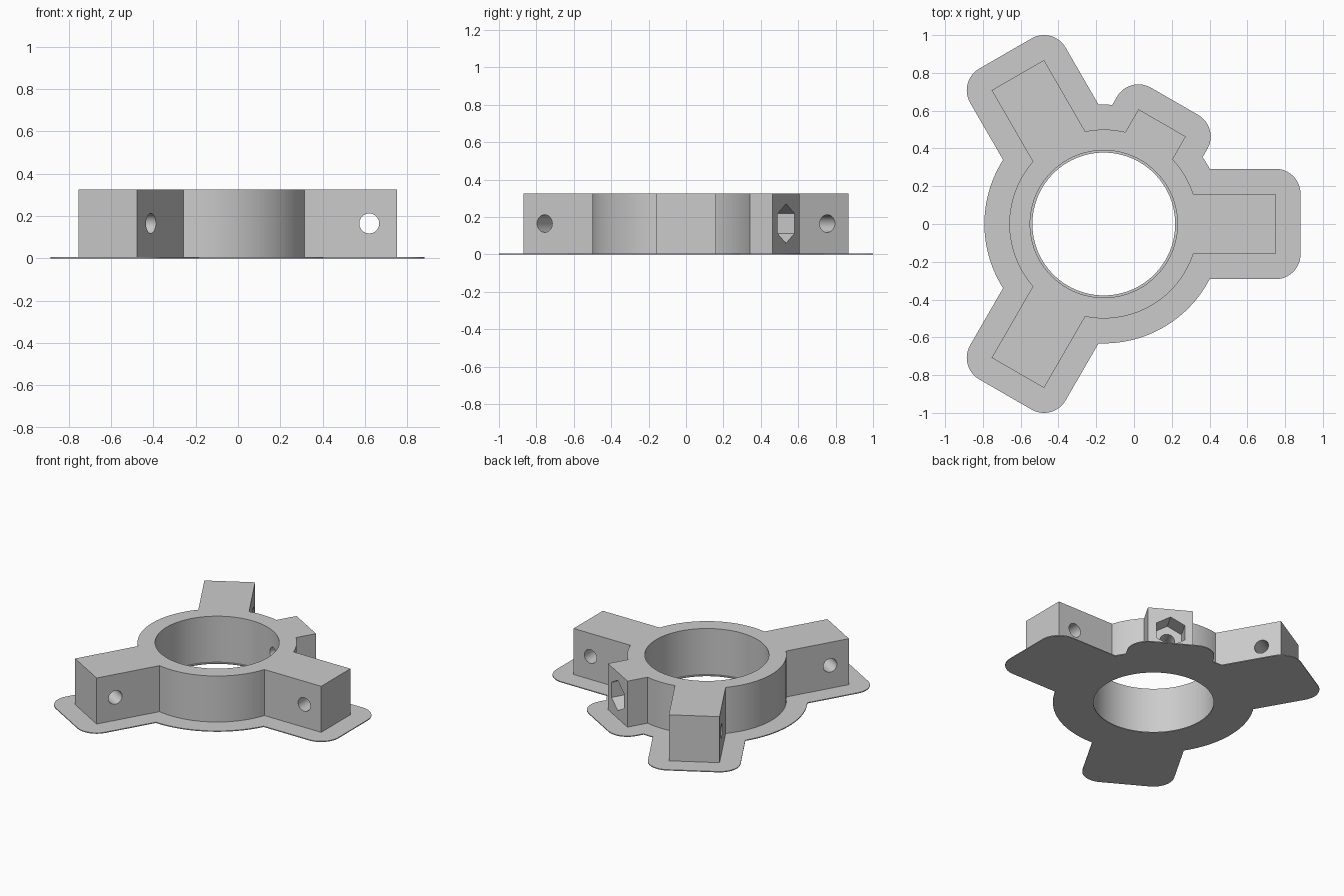
import bpy
import bmesh
from math import asin, cos, sin, radians, tau
from mathutils import Matrix, Vector

CENTRE = Vector((-0.16, 0, 0))   # axis of the ring
HEIGHT = 0.325
BRIM = 0.006                     # brim thickness
RING_R, BORE_R, LIP_R = 0.5, 0.39, 0.378
PIN_R, PIN_Z = 0.047, 0.165

# Lugs around the ring: angle, half width, reach from the axis
ARM = (0.16, 0.91)
BOSS = (0.1445, 0.618)
LUGS = [(0, *ARM), (60, *BOSS), (120, *ARM), (240, *ARM)]

if "Cube" in bpy.data.objects:
    bpy.data.objects.remove(bpy.data.objects["Cube"], do_unlink=True)

grey = bpy.data.materials.new("light grey plastic")
grey.use_nodes = True
colour = (0.6, 0.6, 0.6, 1)
grey.diffuse_color = colour
grey.node_tree.nodes["Principled BSDF"].inputs["Base Color"].default_value = colour


def circle(r, n):
    return [(r * cos(tau * i / n), r * sin(tau * i / n)) for i in range(n)]


def arc(cx, cy, r, a0, a1, n):
    return [(cx + r * cos(a0 + (a1 - a0) * i / n),
             cy + r * sin(a0 + (a1 - a0) * i / n)) for i in range(n + 1)]


def outline(offset):
    """Ring with lugs, grown outward by offset with rounded outer corners."""
    r, pts = RING_R + offset, []
    for k, (deg, half, reach) in enumerate(LUGS):
        a = radians(deg)
        quarter = radians(90)
        if offset:
            tip = (arc(reach, -half, offset, -quarter, 0, 12)
                   + arc(reach, half, offset, 0, quarter, 12))
        else:
            tip = [(reach, -half), (reach, half)]
        pts += [(x * cos(a) - y * sin(a), x * sin(a) + y * cos(a)) for x, y in tip]
        # ring arc to the next lug
        nxt, nxt_half, _ = LUGS[(k + 1) % len(LUGS)]
        gap = (nxt - deg) % 360
        start = a + asin((half + offset) / r)
        end = a + radians(gap) - asin((nxt_half + offset) / r)
        pts += arc(0, 0, r, start, end, max(4, gap // 4))
    return pts


def prism(name, pts, z0, z1, matrix):
    bm = bmesh.new()
    face = bm.faces.new([bm.verts.new((x, y, z0)) for x, y in pts])
    ext = bmesh.ops.extrude_face_region(bm, geom=[face], use_keep_orig=True)
    top = [v for v in ext["geom"] if isinstance(v, bmesh.types.BMVert)]
    bmesh.ops.translate(bm, verts=top, vec=(0, 0, z1 - z0))
    bmesh.ops.recalc_face_normals(bm, faces=bm.faces)
    bm.transform(matrix)
    mesh = bpy.data.meshes.new(name)
    bm.to_mesh(mesh)
    bm.free()
    mesh.materials.append(grey)
    obj = bpy.data.objects.new(name, mesh)
    bpy.context.collection.objects.link(obj)
    return obj


def activate(obj):
    bpy.ops.object.select_all(action='DESELECT')
    obj.select_set(True)
    bpy.context.view_layer.objects.active = obj


def cut(target, cutter):
    mod = target.modifiers.new("cut", 'BOOLEAN')
    mod.operation, mod.solver, mod.object = 'DIFFERENCE', 'EXACT', cutter
    activate(target)
    bpy.ops.object.modifier_apply(modifier=mod.name)
    bpy.data.objects.remove(cutter, do_unlink=True)


def sideways(deg, origin):
    """Lay a prism down so that it runs along the given heading."""
    return (Matrix.Translation(origin) @ Matrix.Rotation(radians(deg), 4, 'Z')
            @ Matrix.Rotation(radians(90), 4, 'Y'))


upright = Matrix.Translation(CENTRE)

# Ring body with its arms and boss
body = prism("ring_body", outline(0), BRIM, HEIGHT, upright)
cut(body, prism("bore_cutter", circle(BORE_R, 96), -1, 1, upright))

# Cross holes through the three arms
for deg in (0, 120, 240):
    spot = CENTRE + Matrix.Rotation(radians(deg), 3, 'Z') @ Vector((0.78, 0, PIN_Z))
    cut(body, prism("pin_cutter", circle(PIN_R, 32), -0.3, 0.3,
                    sideways(deg + 90, spot)))

# Radial screw hole and hexagonal nut pocket in the boss
axis = sideways(60, CENTRE + Vector((0, 0, PIN_Z)))
cut(body, prism("screw_cutter", circle(PIN_R, 32), 0.2, 0.8, axis))
cut(body, prism("nut_cutter", circle(0.105, 6), BOSS[1] - 0.12, 0.8, axis))

# Thin brim under the body, with a small inner lip
brim = prism("base_brim", outline(0.132), 0, BRIM, upright)
cut(brim, prism("lip_cutter", circle(LIP_R, 96), -1, 1, upright))

for obj in (body, brim):
    activate(obj)
    bpy.ops.object.shade_smooth_by_angle(angle=radians(30))
